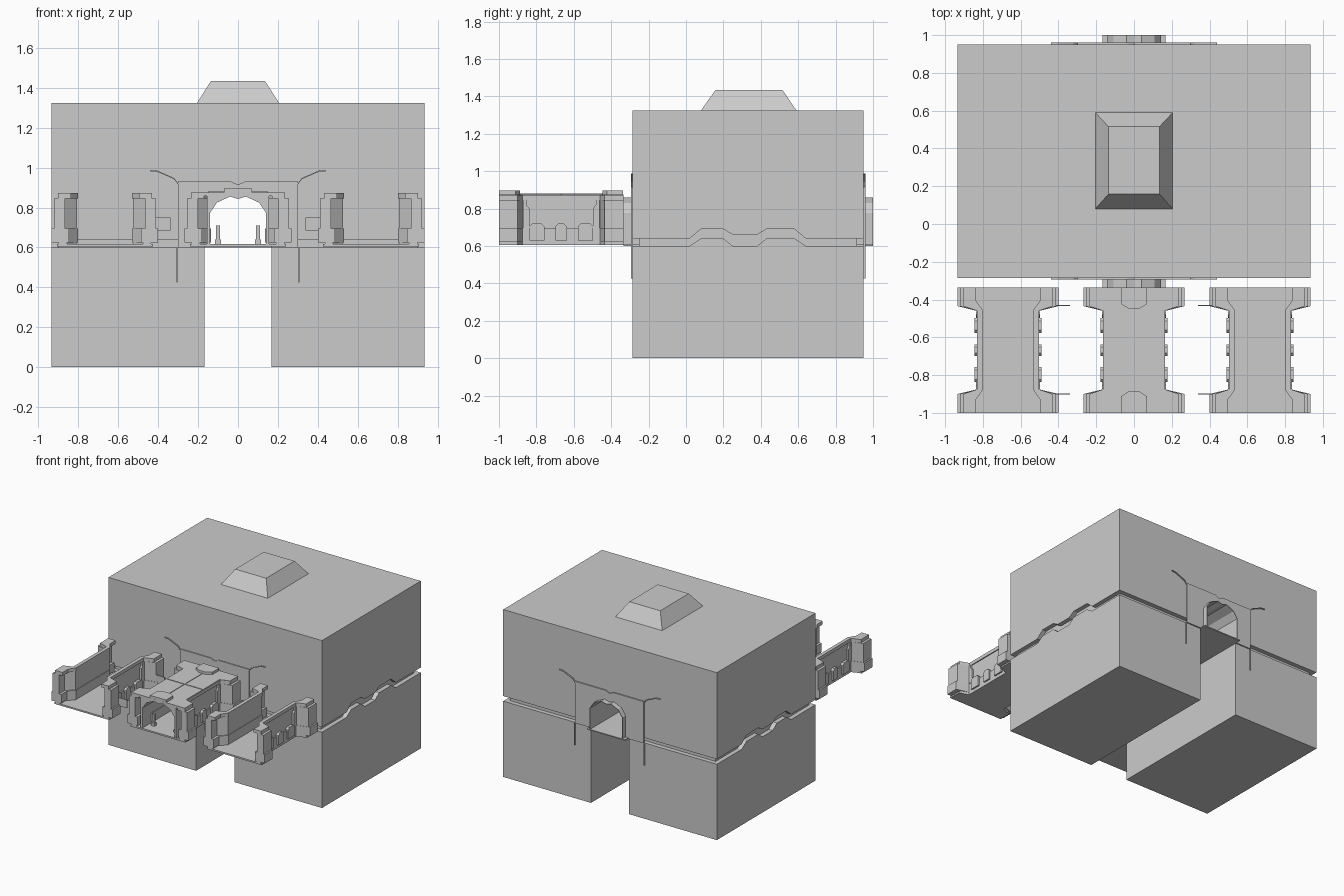
import bpy, bmesh

if "Cube" in bpy.data.objects:
    bpy.data.objects.remove(bpy.data.objects["Cube"])


def prism(name, pts, axis, a, b):
    """Extrude a 2D outline along an axis from a to b."""
    def place(p, t):
        return {'x': (t, p[0], p[1]), 'y': (p[0], t, p[1]), 'z': (p[0], p[1], t)}[axis]
    bm = bmesh.new()
    lo = [bm.verts.new(place(p, a)) for p in pts]
    hi = [bm.verts.new(place(p, b)) for p in pts]
    n = len(pts)
    bm.faces.new(lo)
    bm.faces.new(hi[::-1])
    for i in range(n):
        j = (i + 1) % n
        bm.faces.new((lo[i], hi[i], hi[j], lo[j]))
    bmesh.ops.recalc_face_normals(bm, faces=bm.faces)
    me = bpy.data.meshes.new(name)
    bm.to_mesh(me)
    bm.free()
    ob = bpy.data.objects.new(name, me)
    bpy.context.collection.objects.link(ob)
    return ob


def box(name, x0, x1, y0, y1, z0, z1):
    return prism(name, [(x0, y0), (x1, y0), (x1, y1), (x0, y1)], 'z', z0, z1)


def mirrored(half):
    """Right half outline running to the axis, closed with its reflection."""
    return half + [(-x, z) for x, z in reversed(half) if x != 0]


arch = [(.14, .6), (.14, .775), (.105, .825), (.04, .855), (0, .843)]
opening = mirrored(arch)

# Upper block with wavy lower edge
wave_y = [.02, .08, .2, .25, .38, .43, .58, .64]
upper_z = [.64, .69, .69, .66, .66, .69, .69, .64]
lower_z = [.6, .64, .64, .6, .6, .64, .64, .6]
upper = prism('upper_block', [(-.285, 1.325), (-.285, .64)] + list(zip(wave_y, upper_z))
              + [(.95, .64), (.95, 1.325)], 'x', -.935, .935)
cutter = prism('tunnel_cutter', opening, 'y', -.5, 1.2)
mod = upper.modifiers.new('tunnel', 'BOOLEAN')
mod.object = cutter
mod.solver = 'EXACT'
bpy.context.view_layer.objects.active = upper
bpy.ops.object.modifier_apply(modifier='tunnel')
bpy.data.objects.remove(cutter)

# Lower blocks and the recessed core seen in the groove
for s in (-1, 1):
    prism('lower_block', [(-.285, 0), (-.285, .6)] + list(zip(wave_y, lower_z))
          + [(.95, .6), (.95, 0)], 'x', s * .167, s * .935)
    box('groove_core', s * .167, s * .9, -.25, .915, .55, .72)

# Roof hatch
hatch = box('roof_hatch', -.205, .205, .08, .59, 1.325, 1.435)
for v in hatch.data.vertices:
    if v.co.z > 1.4:
        v.co.x *= .66
        v.co.y = .337 + (v.co.y - .335) * .7

# Tunnel lining with projecting ends, and its floor
outer = [(.144, .6), (.144, .777), (.108, .829), (.041, .859), (0, .847)]
prism('tunnel_lining', mirrored(outer) + mirrored(arch)[::-1], 'y', -.335, 1)
box('tunnel_floor', -.167, .167, -.335, 1, .6, .608)

# Door surrounds and trim lines on both ends
for y0, y1 in ((-.293, -.284), (.949, .96)):
    frame = [(.3, .6), (.3, .93), (.035, .93), (0, .915)]
    prism('door_surround', mirrored(frame) + opening[::-1], 'y', y0, y1)
    for s in (-1, 1):
        line = [(.3, .915), (.32, .942), (.405, .979), (.44, .982)]
        pts = line + [(x, z + .006) for x, z in reversed(line)]
        prism('wall_cable', [(s * x, z) for x, z in pts], 'y', y0, y1)
        box('drain_line', s * .302, s * .308, y0, y1, .425, .6)

# Dock platforms
Y0, Y1 = -1.0, -.335
YC = (Y0 + Y1) / 2


def i_plan(cx, end, mid):
    side = [(end, Y0), (end, Y0 + .1), (mid, Y0 + .125)]
    side += [(u, 2 * YC - y) for u, y in reversed(side)]
    return [(cx + u, y) for u, y in side] + [(cx - u, y) for u, y in reversed(side)]


def wall_plan(cx, s, oe, om, ie, im):
    out = [(oe, Y0), (oe, Y0 + .1), (om, Y0 + .125)]
    inn = [(ie, Y0), (ie, Y0 + .07), (im, Y0 + .12)]
    out += [(u, 2 * YC - y) for u, y in reversed(out)]
    inn += [(u, 2 * YC - y) for u, y in reversed(inn)]
    return [(cx + s * u, y) for u, y in out + inn[::-1]]


def platform(cx):
    prism('platform_floor', i_plan(cx, .24, .145), 'z', .605, .617)
    for s in (-1, 1):
        prism('wall_footing', wall_plan(cx, s, .232, .165, .19, .14), 'z', .605, .625)
        prism('wall_base', wall_plan(cx, s, .267, .165, .18, .135), 'z', .625, .695)
        prism('wall_panel', wall_plan(cx, s, .255, .155, .2, .14), 'z', .695, .845)
        prism('wall_cap', wall_plan(cx, s, .235, .163, .17, .135), 'z', .845, .872)
        # Raised brackets and stepped trims on the outside of the wall
        for dy in (-.13, 0, .13):
            half = .04 if dy else .03
            prism('base_bracket', [(YC + dy - half, .63), (YC + dy - half, .705),
                  (YC + dy - half + .015, .72), (YC + dy + half - .015, .72),
                  (YC + dy + half, .705), (YC + dy + half, .63)], 'x',
                  cx + s * .15, cx + s * .177)
        for t in (-1, 1):
            trim = [(.205, .695), (.17, .695), (.17, .8), (.185, .82), (.185, .845), (.205, .845)]
            prism('panel_trim', [(YC + t * d, z) for d, z in trim], 'x',
                  cx + s * .15, cx + s * .17)


for cx in (-.667, 0, .667):
    platform(cx)

# Side fins on the inner edges of the outer platforms
for s in (-1, 1):
    for y in (-.9, -.432):
        box('side_fin', s * .338, s * .42, y - .003, y + .003, .685, .75)

# Covered centre platform: vault, roof, hatches and ridges
prism('centre_vault', [(-.155, .86), (-.155, .61)] + [(x, max(z, .61)) for x, z in opening[::-1]]
      + [(.155, .61), (.155, .86)], 'y', Y0 + .005, Y1)
prism('centre_roof', i_plan(0, .235, .16), 'z', .857, .876)
for t in (-1, 1):
    plan = [(-.07, .332), (-.07, .245), (-.03, .22), (.03, .22), (.07, .245), (.07, .332)]
    prism('roof_pad', [(x, YC + t * d) for x, d in plan], 'z', .87, .896)
box('roof_ridge', -.003, .003, Y0 + .1, Y1 - .1, .874, .88)
box('roof_ridge', -.15, .15, YC - .003, YC + .003, .874, .88)

# Small bollards by the entrance
for s in (-1, 1):
    box('bollard_base', s * .085, s * .115, -.925, -.895, .61, .64)
    box('bollard', s * .09, s * .11, -.92, -.9, .64, .71)
